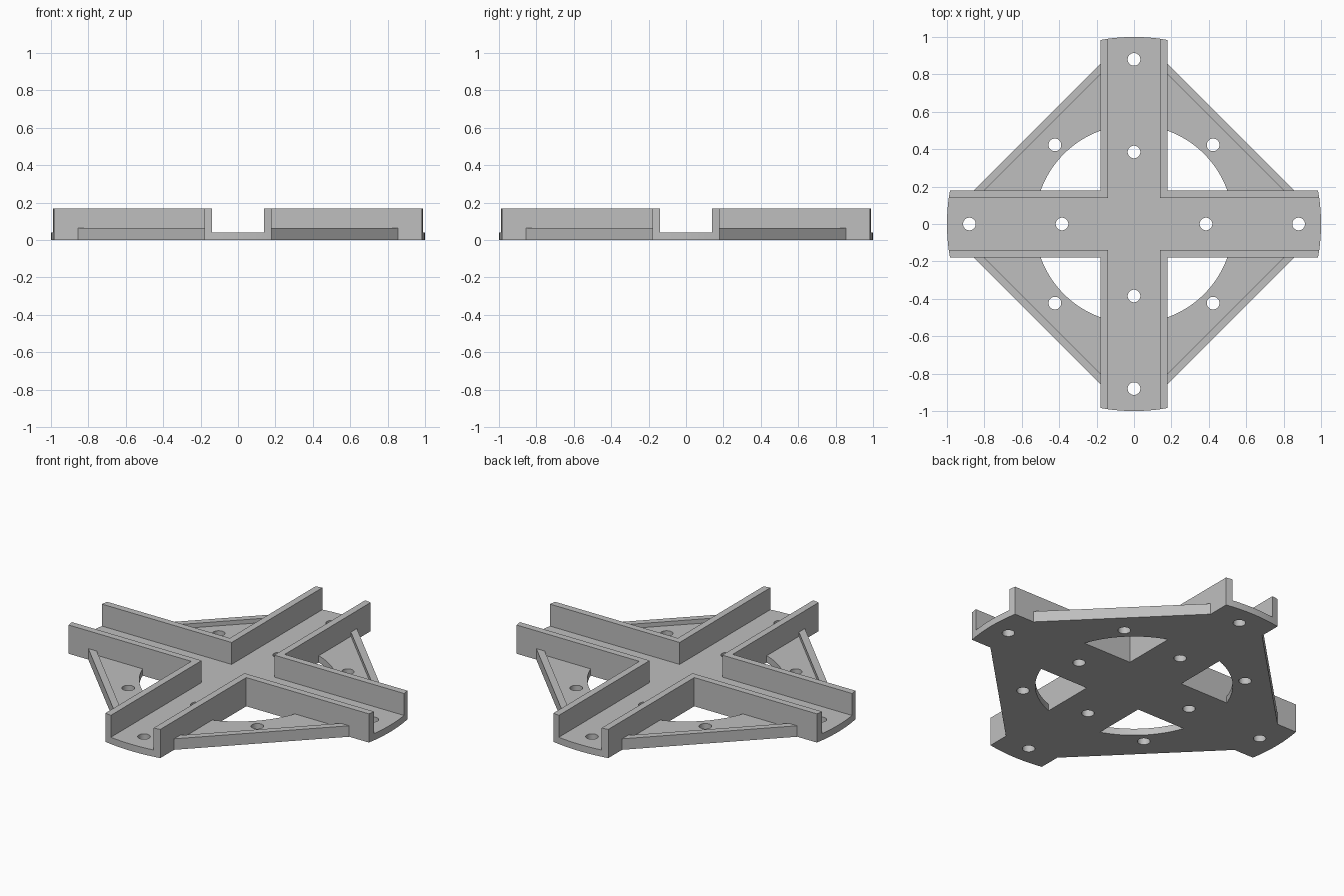
import bpy, bmesh
from math import asin, cos, sin, pi, radians
from mathutils import Matrix, Vector

cube = bpy.data.objects.get("Cube")
if cube:
    bpy.data.objects.remove(cube, do_unlink=True)

# Main dimensions
OUTER, INNER = 0.18, 0.14            # channel half widths
FLOOR, RIM, WALL = 0.04, 0.065, 0.17  # top heights
EDGE, EDGE_IN = 1.035, 0.98          # x + y along the diagonal rim
OPENING, HOLE = 0.53, 0.034          # radii

grey = bpy.data.materials.new("plain grey")
grey.use_nodes = True
colour = (0.52, 0.52, 0.52, 1)
grey.diffuse_color = colour
grey.node_tree.nodes["Principled BSDF"].inputs["Base Color"].default_value = colour


def arc(radius, start, end, steps):
    angles = [start + (end - start) * i / steps for i in range(steps + 1)]
    return [(radius * cos(a), radius * sin(a)) for a in angles]


def turn(points, quarter):
    spin = Matrix.Rotation(quarter * pi / 2, 2)
    return [tuple(spin @ Vector(p)) for p in points]


def prism(name, outline, bottom, top):
    bm = bmesh.new()
    face = bm.faces.new([bm.verts.new((x, y, bottom)) for x, y in outline])
    side = bmesh.ops.extrude_face_region(bm, geom=[face])["geom"]
    raised = [v for v in side if isinstance(v, bmesh.types.BMVert)]
    bmesh.ops.translate(bm, verts=raised, vec=(0, 0, top - bottom))
    bmesh.ops.recalc_face_normals(bm, faces=bm.faces[:])
    mesh = bpy.data.meshes.new(name)
    bm.to_mesh(mesh)
    bm.free()
    mesh.materials.append(grey)
    obj = bpy.data.objects.new(name, mesh)
    bpy.context.collection.objects.link(obj)
    return obj


def drill(obj, centres):
    for x, y in centres:
        ring = [(x + a, y + b) for a, b in arc(HOLE, 0, 2 * pi, 32)[:-1]]
        cutter = prism("hole_cutter", ring, -0.1, 0.1)
        cutter.hide_render = True
        mod = obj.modifiers.new("hole", 'BOOLEAN')
        mod.operation, mod.solver, mod.object = 'DIFFERENCE', 'EXACT', cutter
        bpy.context.view_layer.objects.active = obj
        bpy.ops.object.modifier_apply(modifier=mod.name)
        bpy.data.objects.remove(cutter, do_unlink=True)


# Cross-shaped channel floor with rounded arm ends
tip = asin(OUTER)
arm = arc(1, -tip, tip, 16) + [(OUTER, OUTER)]
floor = prism("channel_floor", [p for q in range(4) for p in turn(arm, q)], 0, FLOOR)
drill(floor, [p for q in range(4) for p in turn([(0.88, 0), (0.385, 0)], q)])
parts = [floor]

# Corner walls, gusset plates and diagonal rims, one set per quadrant
inner_tip = asin(INNER)
wall = ([(INNER, INNER)] + arc(1, inner_tip, tip, 3) + [(OUTER, OUTER)]
        + arc(1, pi / 2 - tip, pi / 2 - inner_tip, 3))
cut = asin(OUTER / OPENING)
gusset = [(EDGE - OUTER, OUTER), (OUTER, EDGE - OUTER)] + arc(OPENING, pi / 2 - cut, cut, 24)
rim = [(EDGE - OUTER, OUTER), (OUTER, EDGE - OUTER),
       (OUTER, EDGE_IN - OUTER), (EDGE_IN - OUTER, OUTER)]
for q, place in enumerate(("back_left", "back_right", "front_right", "front_left")):
    parts.append(prism("wall_" + place, turn(wall, q), FLOOR, WALL))
    plate = prism("gusset_" + place, turn(gusset, q), 0, FLOOR)
    drill(plate, turn([(0.423, 0.423)], q))
    parts += [plate, prism("rim_" + place, turn(rim, q), FLOOR, RIM)]

# Smooth curved faces, sharp edges kept
bpy.ops.object.select_all(action='DESELECT')
for obj in parts:
    obj.select_set(True)
bpy.context.view_layer.objects.active = floor
bpy.ops.object.shade_smooth_by_angle(angle=radians(30))
